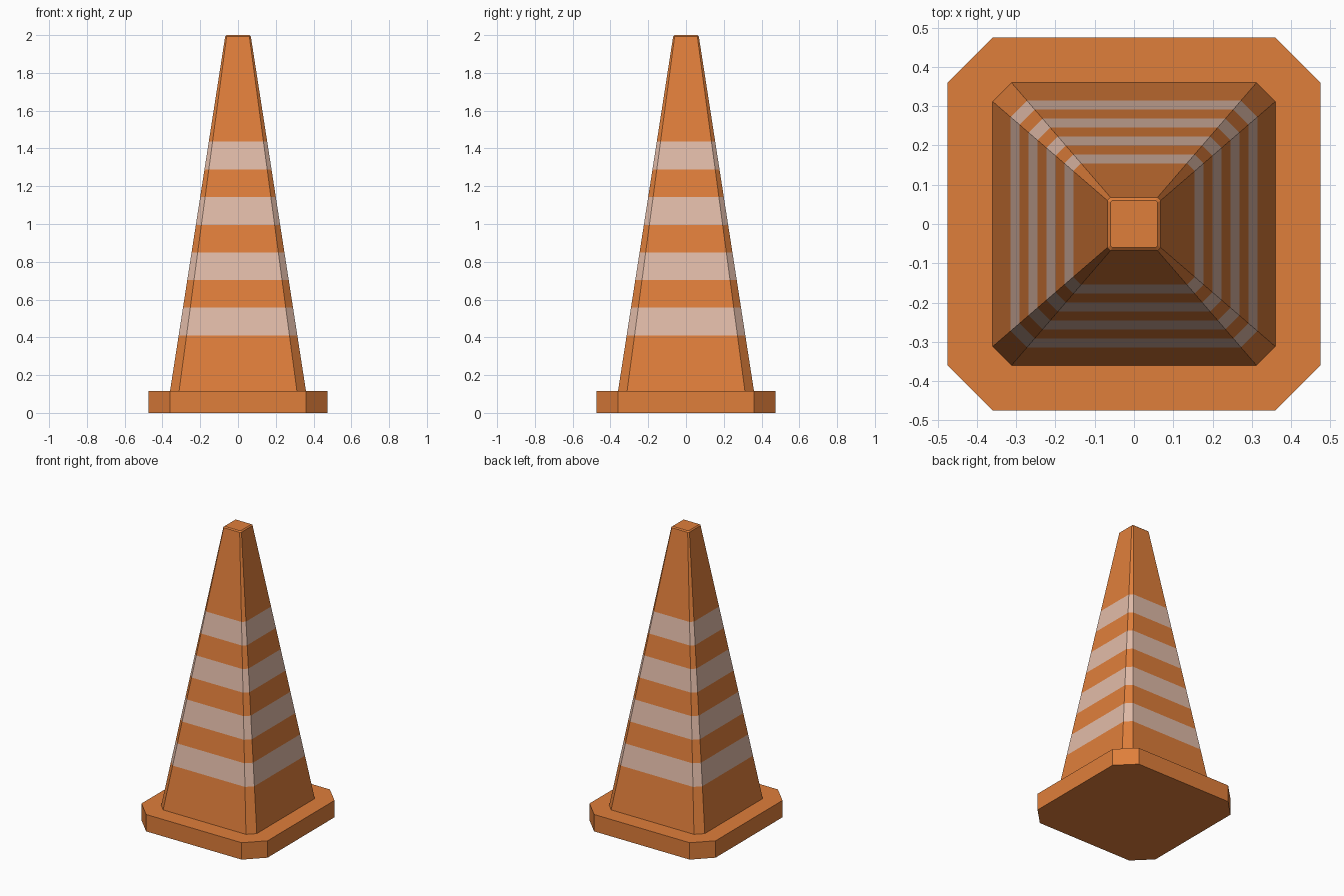
import bpy, bmesh

if "Cube" in bpy.data.objects:
    bpy.data.objects.remove(bpy.data.objects["Cube"], do_unlink=True)


def make_material(name, color):
    mat = bpy.data.materials.new(name)
    mat.use_nodes = True
    mat.diffuse_color = color
    mat.node_tree.nodes["Principled BSDF"].inputs["Base Color"].default_value = color
    return mat


orange = make_material("orange", (0.74, 0.21, 0.043, 1))
pale = make_material("pale_band", (0.75, 0.495, 0.39, 1))


def octagon(bm, half, flat, z):
    """Square ring with cut corners: half width and half length of its sides."""
    corners = [(half, -flat), (half, flat), (flat, half), (-flat, half),
               (-half, flat), (-half, -flat), (-flat, -half), (flat, -half)]
    return [bm.verts.new((x, y, z)) for x, y in corners]


def loft(name, sections, materials, bands=()):
    """Closed solid through (half, flat, z) sections; bands get the second material."""
    bm = bmesh.new()
    rings = [octagon(bm, *s) for s in sections]
    bm.faces.new(rings[0][::-1])
    bm.faces.new(rings[-1])
    for low, high in zip(rings, rings[1:]):
        for i in range(8):
            j = (i + 1) % 8
            face = bm.faces.new((low[i], low[j], high[j], high[i]))
            z = (low[i].co.z + high[i].co.z) / 2
            face.material_index = int(any(a < z < b for a, b in bands))
    mesh = bpy.data.meshes.new(name)
    bm.to_mesh(mesh)
    bm.free()
    for mat in materials:
        mesh.materials.append(mat)
    obj = bpy.data.objects.new(name, mesh)
    bpy.context.collection.objects.link(obj)
    return obj


# Foot slab with cut corners
BASE_TOP = 0.115
loft("base", [(0.475, 0.36, 0), (0.475, 0.36, BASE_TOP)], [orange])

# Tapered body, split at the edges of the four bands
RIM = 1.993
bands = [(0.41 + 0.293 * i, 0.557 + 0.293 * i) for i in range(4)]
heights = [BASE_TOP] + [z for band in bands for z in band] + [RIM]
sections = []
for z in heights:
    t = (z - BASE_TOP) / (RIM - BASE_TOP)
    sections.append((0.36 - 0.292 * t, 0.312 - 0.252 * t, z))

# Small bevel around the flat tip
sections.append((0.06, 0.055, 2.0))
loft("cone_body", sections, [orange, pale], bands)
